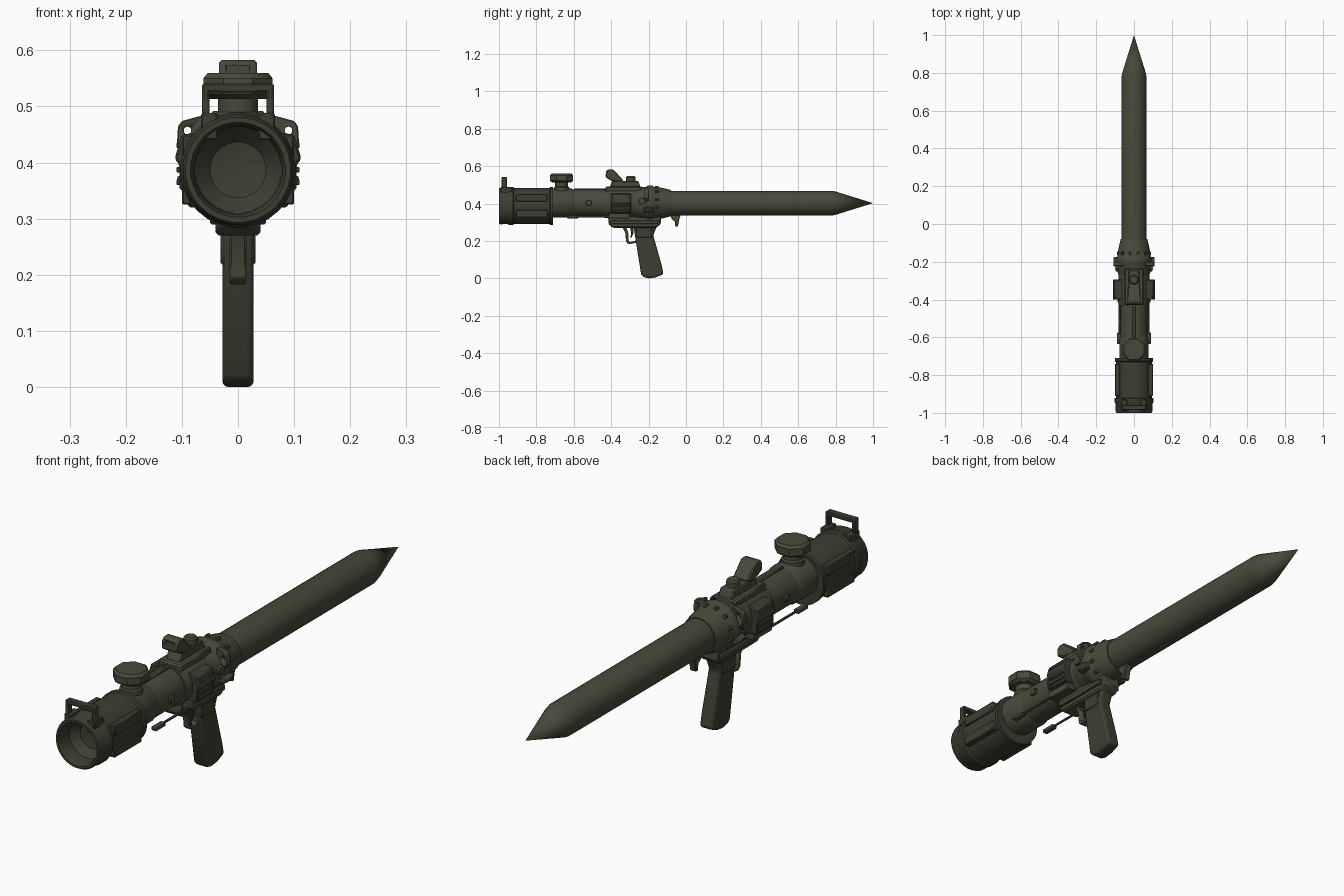
import bpy, bmesh, math
from mathutils import Vector


def material(name, rgb):
    m = bpy.data.materials.new(name)
    m.diffuse_color = (*rgb, 1)
    return m


OLIVE = material("olive_green", (0.066, 0.068, 0.043))
DARK = material("dark_olive", (0.047, 0.048, 0.032))
AXIS_Z = 0.402


def finish(bm, name, mat, bevel=0.0, segments=1):
    bmesh.ops.remove_doubles(bm, verts=bm.verts, dist=1e-5)
    bmesh.ops.recalc_face_normals(bm, faces=bm.faces)
    me = bpy.data.meshes.new(name)
    bm.to_mesh(me)
    bm.free()
    me.materials.append(mat)
    ob = bpy.data.objects.new(name, me)
    bpy.context.collection.objects.link(ob)
    bpy.ops.object.select_all(action='DESELECT')
    ob.select_set(True)
    bpy.context.view_layer.objects.active = ob
    bpy.ops.object.shade_smooth_by_angle(angle=math.radians(35))
    if bevel:
        b = ob.modifiers.new("bevel", 'BEVEL')
        b.width, b.segments, b.limit_method = bevel, segments, 'ANGLE'
    return ob


def lathe(name, profile, center, axis='y', n=20, mat=OLIVE):
    """Spin (distance along axis, radius) pairs around an axis through center."""
    bm = bmesh.new()
    rings = []
    for t, r in profile:
        ring = []
        for i in range(n):
            a = 2 * math.pi * (i + 0.5) / n
            c, s = max(r, 1e-7) * math.cos(a), max(r, 1e-7) * math.sin(a)
            off = {'x': (t, c, s), 'y': (c, t, s), 'z': (c, s, t)}[axis]
            ring.append(bm.verts.new(Vector(center) + Vector(off)))
        rings.append(ring)
    for p, q in zip(rings, rings[1:]):
        for i in range(n):
            j = (i + 1) % n
            bm.faces.new((p[i], p[j], q[j], q[i]))
    return finish(bm, name, mat)


def prism(name, pts, lo, hi, axis='x', bevel=0.004, mat=OLIVE, segments=1):
    """Extrude an outline: (y, z) points along x, or (x, z) points along y."""
    bm = bmesh.new()
    put = (lambda p, t: (t, p[0], p[1])) if axis == 'x' else (lambda p, t: (p[0], t, p[1]))
    a = [bm.verts.new(put(p, lo)) for p in pts]
    b = [bm.verts.new(put(p, hi)) for p in pts]
    bm.faces.new(a)
    bm.faces.new(b)
    for i in range(len(pts)):
        j = (i + 1) % len(pts)
        bm.faces.new((a[i], a[j], b[j], b[i]))
    return finish(bm, name, mat, bevel, segments)


def box(name, x, y, z, bevel=0.003, mat=OLIVE):
    return prism(name, [(y[0], z[0]), (y[1], z[0]), (y[1], z[1]), (y[0], z[1])],
                 min(x), max(x), 'x', bevel, mat)


def cut(target, cutter):
    cutter.hide_render = True
    cutter.hide_set(True)
    m = target.modifiers.new("hole", 'BOOLEAN')
    m.operation, m.object = 'DIFFERENCE', cutter


tube = (0, 0, AXIS_Z)

# Front barrel with pointed tip
lathe("front_barrel", [(-0.12, 0), (-0.12, 0.067), (0.78, 0.067), (0.8, 0.063), (1.0, 0)], tube)

# Tapered collar with bolts
lathe("collar", [(-0.28, 0), (-0.28, 0.08), (-0.255, 0.087), (-0.215, 0.088), (-0.205, 0.094),
                 (-0.18, 0.094), (-0.17, 0.088), (-0.13, 0.083), (-0.08, 0.071), (-0.075, 0)], tube, n=24)
for i in range(12):
    a = math.radians(15 + 30 * i)
    x, z = 0.088 * math.cos(a), AXIS_Z + 0.088 * math.sin(a)
    lathe(f"collar_bolt_{i}", [(-0.165, 0), (-0.165, 0.008), (-0.148, 0.008), (-0.145, 0)], (x * 0.97, 0, z), n=8)

# Central tube and stepped sleeve
lathe("middle_tube", [(-0.75, 0), (-0.75, 0.073), (-0.25, 0.073), (-0.25, 0)], tube)
lathe("rear_sleeve", [(-0.73, 0), (-0.73, 0.078), (-0.61, 0.078), (-0.6, 0.073), (-0.6, 0)], tube)
lathe("receiver_drum", [(-0.435, 0), (-0.435, 0.079), (-0.41, 0.083), (-0.27, 0.083), (-0.27, 0)], tube)
box("top_rib", (-0.008, 0.008), (-0.6, -0.43), (0.46, 0.48))

# Rear shroud with an open, dished end
lathe("rear_shroud", [(-0.71, 0), (-0.71, 0.102), (-0.725, 0.102), (-0.73, 0.097), (-0.92, 0.097),
                      (-0.925, 0.103), (-0.945, 0.103), (-0.955, 0.097), (-0.99, 0.099), (-1.0, 0.094),
                      (-1.0, 0.085), (-0.985, 0.079), (-0.94, 0.077), (-0.91, 0.05), (-0.9, 0)],
      (0, 0, 0.387), n=28, mat=DARK)
for s, side in ((1, "right"), (-1, "left")):
    for k, z in enumerate((0.345, 0.43)):
        box(f"{side}_shroud_panel_{k}", (s * 0.075, s * 0.1), (-0.91, -0.74), (z - 0.02, z + 0.02), mat=DARK)

# Upright rear handle frame
for s, side in ((1, "right"), (-1, "left")):
    box(f"{side}_handle_post", (s * 0.051, s * 0.064), (-0.986, -0.958), (0.44, 0.538), mat=DARK)
    box(f"{side}_handle_foot", (s * 0.036, s * 0.066), (-0.99, -0.93), (0.44, 0.488), mat=DARK)
box("handle_crossbar", (-0.064, 0.064), (-0.986, -0.958), (0.525, 0.541), mat=DARK)

# Octagonal cap on its neck
lathe("cap_neck", [(0.44, 0), (0.44, 0.046), (0.485, 0.042), (0.49, 0.036), (0.53, 0.036), (0.53, 0)],
      (0, -0.665, 0), 'z', 16)
lathe("octagonal_cap", [(0.513, 0), (0.513, 0.055), (0.522, 0.067), (0.55, 0.067), (0.56, 0.058), (0.56, 0)],
      (0, -0.665, 0), 'z', 8)

# Sight: base, slanted tower, window and adjusting knob
box("sight_base", (-0.05, 0.05), (-0.43, -0.235), (0.455, 0.492), 0.006)
prism("sight_body", [(-0.41, 0.48), (-0.395, 0.52), (-0.37, 0.54), (-0.335, 0.52), (-0.255, 0.52), (-0.24, 0.48)],
      -0.03, 0.03)
tower = prism("sight_tower", [(-0.375, 0.515), (-0.405, 0.525), (-0.43, 0.54), (-0.428, 0.572), (-0.415, 0.583),
                              (-0.39, 0.583), (-0.335, 0.525)], -0.034, 0.034, bevel=0.005)
cut(tower, box("sight_window_cutter", (-0.02, 0.02), (-0.45, -0.413), (0.558, 0.573), 0))
lathe("sight_knob", [(0.51, 0), (0.51, 0.026), (0.54, 0.026), (0.546, 0.02), (0.546, 0)], (0, -0.295, 0), 'z', 12)

# Paired side fittings
for s, side in ((1, "right"), (-1, "left")):
    prism(f"{side}_side_housing", [(s * 0.06, 0.455), (s * 0.1, 0.45), (s * 0.113, 0.407), (s * 0.104, 0.395),
                                   (s * 0.104, 0.35), (s * 0.06, 0.345)], -0.4, -0.295, 'y', mat=DARK)
    for k in range(4):
        z = 0.36 + 0.022 * k
        box(f"{side}_housing_rib_{k}", (s * 0.09, s * 0.11), (-0.39, -0.305), (z, z + 0.01), 0.002)
    lug = prism(f"{side}_strap_lug", [(s * 0.06, 0.485), (s * 0.1, 0.474), (s * 0.107, 0.465),
                                      (s * 0.109, 0.43), (s * 0.08, 0.4), (s * 0.06, 0.4)], -0.222, -0.2, 'y', 0.002)
    cut(lug, lathe(f"{side}_lug_hole_cutter", [(-0.25, 0), (-0.25, 0.007), (-0.17, 0.007), (-0.17, 0)],
                   (s * 0.09, 0, 0.457), n=10))
    prism(f"{side}_lower_lug", [(s * 0.07, 0.385), (s * 0.1, 0.378), (s * 0.111, 0.374), (s * 0.102, 0.356),
                                (s * 0.07, 0.35)], -0.225, -0.175, 'y')
    lathe(f"{side}_collar_stud", [(0.07 * s, 0), (0.07 * s, 0.02), (0.096 * s, 0.018), (0.1 * s, 0)],
          (0, -0.235, AXIS_Z + 0.01), 'x', 10)
    # Thin side lever with a flat paddle
    lathe(f"{side}_lever_rod", [(-0.6, 0), (-0.6, 0.005), (-0.3, 0.005), (-0.3, 0)], (s * 0.077, 0, 0.33), n=8)
    box(f"{side}_lever_paddle", (s * 0.066, s * 0.089), (-0.635, -0.575), (0.321, 0.337))
    box(f"{side}_lever_bracket", (s * 0.045, s * 0.087), (-0.415, -0.3), (0.32, 0.35))
    box(f"{side}_tube_button", (s * 0.06, s * 0.081), (-0.535, -0.505), (0.39, 0.415))

# Lower frame, trigger guard and trigger
prism("lower_frame", [(-0.415, 0.34), (-0.415, 0.29), (-0.39, 0.27), (-0.16, 0.27), (-0.135, 0.29), (-0.135, 0.34)],
      -0.04, 0.04, bevel=0.006)
box("frame_rail", (-0.05, 0.05), (-0.4, -0.15), (0.29, 0.31))
guard = prism("trigger_guard", [(-0.345, 0.28), (-0.325, 0.245), (-0.32, 0.195), (-0.305, 0.182),
                                (-0.265, 0.19), (-0.245, 0.205), (-0.245, 0.28)], -0.015, 0.015, bevel=0.003)
cut(guard, prism("guard_cutter", [(-0.318, 0.27), (-0.309, 0.245), (-0.307, 0.203), (-0.3, 0.194),
                                  (-0.27, 0.202), (-0.275, 0.27)], -0.05, 0.05, bevel=0))
prism("trigger", [(-0.3, 0.275), (-0.293, 0.24), (-0.298, 0.218), (-0.29, 0.218), (-0.282, 0.24), (-0.28, 0.275)],
      -0.008, 0.008, bevel=0.002, mat=DARK)

# Raked pistol grip
prism("grip", [(-0.28, 0.28), (-0.275, 0.24), (-0.24, 0.022), (-0.228, 0.007), (-0.2, 0.0), (-0.165, 0.004),
               (-0.12, 0.022), (-0.13, 0.07), (-0.175, 0.23), (-0.155, 0.28)],
      -0.028, 0.028, bevel=0.011, mat=DARK, segments=3)
box("grip_collar", (-0.031, 0.031), (-0.27, -0.18), (0.215, 0.275), 0.006, DARK)

# Small hook under the barrel
prism("barrel_hook", [(-0.085, 0.345), (-0.075, 0.315), (-0.06, 0.305), (-0.057, 0.278), (-0.044, 0.276),
                      (-0.035, 0.32), (-0.025, 0.345)], -0.014, 0.014, bevel=0.003)
